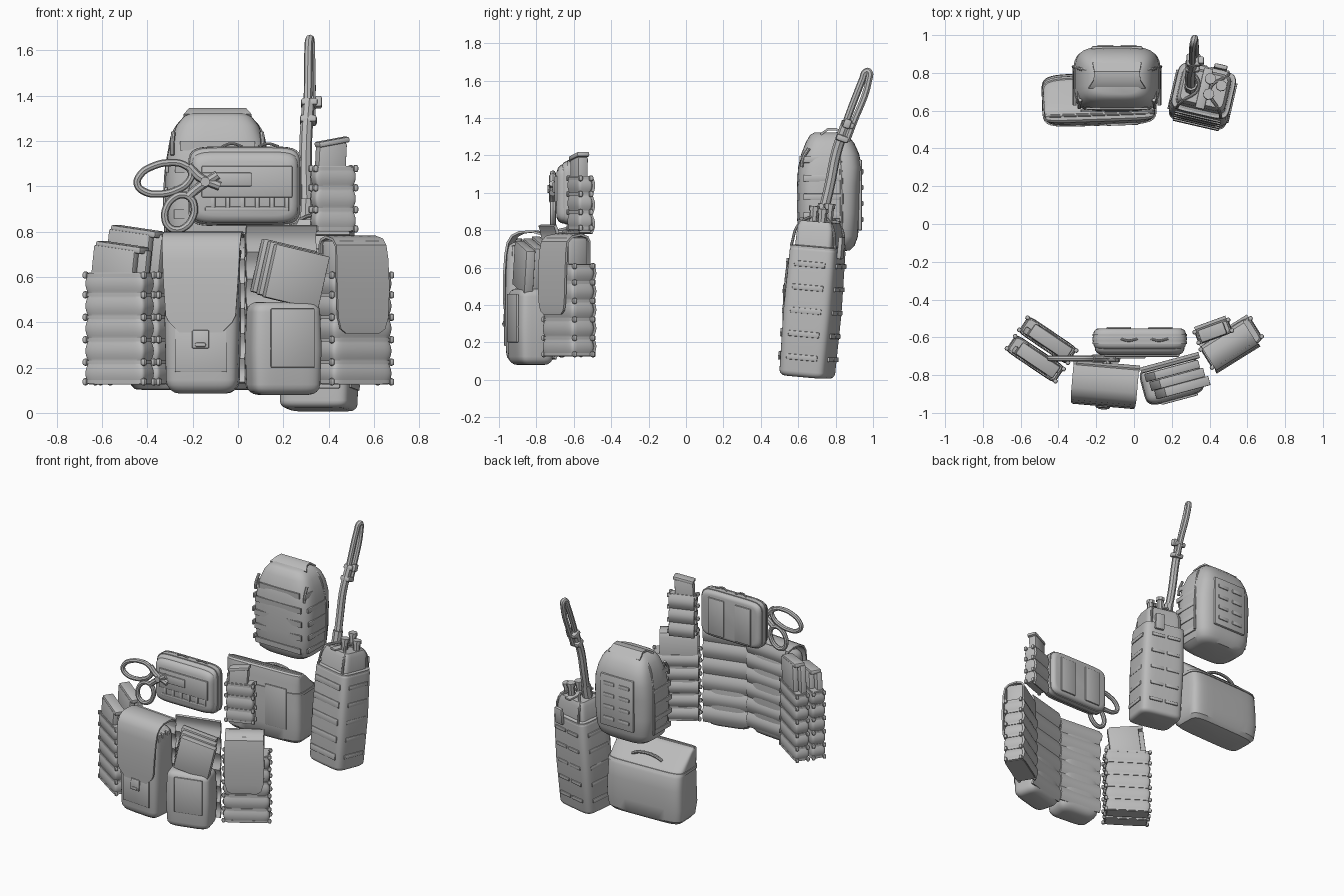
import bpy, bmesh, math
from mathutils import Matrix

if "Cube" in bpy.data.objects:
    bpy.data.objects.remove(bpy.data.objects["Cube"])

grey = bpy.data.materials.new("fabric_grey")
grey.diffuse_color = (0.5, 0.5, 0.5, 1)
grey.use_nodes = True
grey.node_tree.nodes["Principled BSDF"].inputs["Base Color"].default_value = grey.diffuse_color
R = math.radians


def frame(x, y, z=0, turn=0, lean=0):
    return (Matrix.Translation((x, y, z)) @ Matrix.Rotation(R(turn), 4, 'Z')
            @ Matrix.Rotation(R(lean), 4, 'X'))


def add(name, bm, F):
    bmesh.ops.recalc_face_normals(bm, faces=bm.faces)
    me = bpy.data.meshes.new(name)
    bm.to_mesh(me)
    bm.free()
    me.transform(F)
    me.shade_smooth()
    me.set_sharp_from_angle(angle=R(35))
    me.materials.append(grey)
    ob = bpy.data.objects.new(name, me)
    bpy.context.collection.objects.link(ob)
    return ob


def loft(name, F, rings, n=5, seg=40):
    """Rounded-rectangle rings (z, half x, half y, centre y) skinned upward."""
    bm = bmesh.new()
    loops = []
    for z, rx, ry, cy in rings:
        loop = []
        for i in range(seg):
            a = 2 * math.pi * (i + .5) / seg
            c, s = math.cos(a), math.sin(a)
            loop.append(bm.verts.new((math.copysign(abs(c) ** (2 / n), c) * rx,
                                      math.copysign(abs(s) ** (2 / n), s) * ry + cy, z)))
        loops.append(loop)
    for a, b in zip(loops, loops[1:]):
        for i in range(seg):
            j = (i + 1) % seg
            bm.faces.new((a[i], a[j], b[j], b[i]))
    bm.faces.new(loops[0])
    bm.faces.new(loops[-1])
    return add(name, bm, F)


def soft(name, F, z0, z1, rx, ry, r=.04, n=5):
    """Stuffed pouch: loft with rounded lower and upper rims."""
    arc = [math.pi / 2 * k / 4 for k in range(5)]
    rings = [(z0 + r * (1 - math.cos(a)), rx - r * (1 - math.sin(a)), ry - r * (1 - math.sin(a)), 0) for a in arc]
    rings.append(((z0 + z1) / 2, rx + .006, ry + .006, 0))
    rings += [(z1 - r * (1 - math.sin(a)), rx - r * (1 - math.cos(a)), ry - r * (1 - math.cos(a)), 0) for a in arc]
    return loft(name, F, rings, n)


def box(name, F, c, size, rot=(0, 0, 0), bev=.008):
    bm = bmesh.new()
    bmesh.ops.create_cube(bm, size=1)
    bmesh.ops.scale(bm, vec=size, verts=bm.verts)
    bmesh.ops.bevel(bm, geom=bm.edges[:], offset=min(bev, min(size) * .4), segments=2,
                    affect='EDGES', profile=.5)
    M = Matrix.Translation(c)
    for a, ax in zip(rot, 'XYZ'):
        M = M @ Matrix.Rotation(R(a), 4, ax)
    return add(name, bm, F @ M)


def tube(name, F, pts, r, closed=False):
    cu = bpy.data.curves.new(name, 'CURVE')
    cu.dimensions = '3D'
    cu.bevel_depth, cu.bevel_resolution, cu.resolution_u = r, 2, 6
    cu.use_fill_caps = True
    sp = cu.splines.new('BEZIER')
    sp.bezier_points.add(len(pts) - 1)
    for p, co in zip(sp.bezier_points, pts):
        p.co = co
        p.handle_left_type = p.handle_right_type = 'AUTO'
    sp.use_cyclic_u = closed
    tmp = bpy.data.objects.new(name + "_path", cu)
    bpy.context.collection.objects.link(tmp)
    bm = bmesh.new()
    bm.from_mesh(tmp.evaluated_get(bpy.context.evaluated_depsgraph_get()).to_mesh())
    bpy.data.objects.remove(tmp)
    return add(name, bm, F)


def strip(name, F, pts, thick=.012, cx=0):
    """Folded cloth through (y, z, half width) points."""
    bm = bmesh.new()
    rows = [[bm.verts.new((cx + w * k / 3, y, z)) for k in range(-3, 4)] for y, z, w in pts]
    for a, b in zip(rows, rows[1:]):
        for k in range(6):
            bm.faces.new((a[k], a[k + 1], b[k + 1], b[k]))
    bmesh.ops.recalc_face_normals(bm, faces=bm.faces)
    bmesh.ops.solidify(bm, geom=bm.faces[:], thickness=thick)
    return add(name, bm, F)


def wavy_back(name, F, y, hw, z0, z1, n, cx=0):
    """Backing sheet with scalloped webbing rows."""
    N = n * 8
    strip(name, F, [(y + .016 * abs(math.sin(math.pi * n * i / N)), z0 + (z1 - z0) * i / N, hw)
                    for i in range(N + 1)], .016, cx)


def scallop(name, F, z0, z1, hw, hd, cy, n):
    """Elastic pouch: bulging rows, retaining bands and rolled edges."""
    N, h = n * 6, (z1 - z0) / n
    rings = []
    for i in range(N + 1):
        b = .014 * abs(math.sin(math.pi * n * i / N)) - .012
        rings.append((z0 + (z1 - z0) * i / N, hw + b, hd + b * .7, cy))
    loft(name, F, rings, 8)
    for i in range(n + 1):
        z = min(max(z0 + h * i, z0 + .012), z1 - .012)
        loft(name + "_band", F, [(z + s * .008, hw - .004, hd - .002, cy) for s in (-1, 1)], 8)
        for sx in (-1, 1):
            for sy in (-1, 1):
                box(name + "_roll", F, (sx * hw, cy + sy * hd * .75, z), (.024, .024, .032), bev=.01)


# Left double elastic magazine pouch
F = frame(-.49, -.665, 0, -34)
for cy, top in ((-.058, .73), (.06, .80)):
    scallop("left_pouch", F, .125, .62, .155, .052, cy, 5)
    for k in (-1, 1):
        box("left_magazine", F, (.005 + .02 * k, cy + .021 * k, top - .11), (.22, .04, .22), (0, 7, 0))
    box("left_magazine_cap", F, (.015, cy, top), (.24, .075, .03), (0, 7, 0))

# Centre left flap pouch
F = frame(-.155, -.85, 0, -5)
soft("flap_pouch_body", F, .085, .74, .16, .105, .06)
wavy_back("flap_pouch_back", F, .1, .168, .13, .79, 6, .01)
strip("flap_pouch_lid", F, [(.11, .72, .172), (.11, .76, .174), (.095, .785, .174), (.04, .8, .174),
      (-.03, .795, .174), (-.07, .775, .174), (-.095, .735, .172), (-.107, .67, .17), (-.115, .56, .164),
      (-.116, .43, .155), (-.115, .40, .14), (-.114, .355, .095)])
box("flap_pouch_tab", F, (0, -.118, .325), (.075, .012, .08), (-4, 0, 0))
box("flap_pouch_buckle", F, (0, -.122, .30), (.05, .02, .02))
box("flap_pouch_front_panel", F, (0, -.108, .28), (.23, .01, .2))
for k in range(3):
    box("flap_pouch_magazine", F, (.01, -.05 + .045 * k, .6), (.28, .035, .28), (0, 8, 0))

# Centre right open magazine pouch
F = frame(.2, -.83, 0, 15)
soft("open_pouch_body", F, .08, .49, .155, .098, .045)
box("open_pouch_front_panel", F, (.015, -.104, .33), (.2, .012, .26))
wavy_back("open_pouch_back", F, .095, .16, .11, .83, 6, .015)
for k, (y, t) in enumerate(((-.05, .05), (0, .05), (.05, .045))):
    box("open_pouch_magazine", F, (.045 - .015 * k, y, .6 + .012 * k), (.25, t, .24), (0, 13, 0), .005)

# Right flap magazine pouch
F = frame(.515, -.63, 0, 32)
scallop("right_pouch", F, .125, .62, .155, .075, 0, 5)
box("right_magazine", F, (-.015, -.005, .67), (.255, .13, .19), bev=.025)
wavy_back("right_pouch_back", F, .068, .15, .13, .62, 5)
strip("right_pouch_lid", F, [(.07, .61, .13), (.07, .74, .13), (.055, .768, .13), (.01, .782, .13),
      (-.05, .77, .13), (-.08, .74, .13), (-.09, .68, .134), (-.097, .55, .136), (-.097, .42, .13),
      (-.095, .37, .115), (-.092, .35, .085)], cx=-.015)

# Pistol magazine pouch
F = frame(.42, -.568, 0, 20)
scallop("pistol_pouch", F, .80, 1.09, .094, .04, 0, 3)
box("pistol_magazine", F, (-.013, 0, 1.09), (.13, .056, .21), (0, 3, 0))
box("pistol_magazine_base", F, (-.006, -.002, 1.195), (.145, .07, .025), (0, -10, 0))
wavy_back("pistol_pouch_back", F, .04, .088, .78, 1.09, 3)

# Administrative pouch, lofted front to back, with a bulging front pocket
F = frame(.03, -.608, 1.0)
T = F @ Matrix.Rotation(R(90), 4, 'X')
soft("admin_pouch", T, -.055, .055, .245, .17, .028, n=7)
for y in (-.02, .02):
    loft("admin_zip", T, [(y - .006, .251, .175, 0), (y + .006, .251, .175, 0)], 7)
loft("admin_front_bulge", T, [(.04, .238, .16, -.005), (.06, .236, .156, -.006), (.076, .225, .142, -.008),
                              (.085, .205, .12, -.01)], 7)
box("admin_front_pocket", F, (.01, -.087, .02), (.40, .016, .14), bev=.006)
for k in range(6):
    box("admin_elastic_loop", F, (-.14 + .065 * k, -.086, -.07), (.02, .012, .055))
box("admin_loop_tape", F, (.01, -.084, -.1), (.37, .01, .02))
for x in (-.11, .11):
    box("admin_back_strap", F, (x, .056, -.01), (.13, .016, .27))
for x in (-.1, .06):
    tube("admin_zip_pull", F, [(x, 0, .175), (x + .04, -.01, .188), (x + .09, 0, .175)], .006)

# Shears tucked behind the front pocket
F = frame(0, -.712, 0)


def ring(cx, cz, a, b, tilt):
    t, pts = R(tilt), []
    for i in range(10):
        u, v = a * math.cos(i * math.pi / 5), b * math.sin(i * math.pi / 5)
        pts.append((cx + u * math.cos(t) - v * math.sin(t), 0, cz + u * math.sin(t) + v * math.cos(t)))
    return pts


tube("shears_large_handle", F, ring(-.325, 1.035, .122, .066, 12), .016, True)
tube("shears_small_handle", F, ring(-.258, .885, .062, .08, -25), .016, True)
tube("shears_arm", F, [(-.22, 0, 1.09), (-.17, 0, 1.04), (-.08, 0, 1.0)], .02)
tube("shears_arm", F, [(-.22, 0, .955), (-.18, 0, .99), (-.09, 0, 1.05)], .02)
tube("shears_pivot", F, [(-.145, -.028, 1.02), (-.145, .02, 1.02)], .022)
box("shears_blade", F, (-.05, .005, 1.03), (.22, .012, .06))

# Rounded back pack
F = frame(-.09, .757, -.012)
loft("pack_body", F, [(.70, .13, .09, 0), (.705, .17, .12, 0), (.73, .205, .145, 0), (.78, .222, .16, .003),
     (.9, .232, .168, .003), (1.05, .232, .17, .006), (1.15, .222, .17, .012), (1.22, .205, .155, .014),
     (1.28, .182, .13, .012), (1.32, .15, .1, .005), (1.335, .115, .07, 0)], 4)
for k in range(5):
    z = .79 + .1 * k
    w = (.23, .237, .237, .232, .21)[k]
    y = -.162 + .014 * (k == 4)
    strip("pack_webbing", F, [(y, z - .02, w - .045), (y - .002, z + .02, w - .045)], .01)
    for sx in (-1, 1):
        box("pack_side_webbing", F, (sx * (w - .009), -.03, z), (.014, .2, .035), bev=.004)
for s in (-1, 1):
    tube("pack_zip", F, [(s * .226, .07, .78), (s * .23, .075, 1.0), (s * .214, .07, 1.15),
                         (s * .173, .06, 1.28), (s * .09, .05, 1.33)], .009)
    tube("pack_zip_pull", F, [(s * .195, -.1, 1.25), (s * .2, -.13, 1.2), (s * .2, -.14, 1.15)], .01)
strip("pack_handle", F, [(-.04, 1.33, .15), (0, 1.358, .125), (.05, 1.358, .12), (.1, 1.32, .13)], .012)
box("pack_back_panel", F, (0, .174, 1.0), (.27, .022, .38), bev=.01)
for k in range(4):
    for x in (-.062, .062):
        box("pack_panel_loop", F, (x, .186, .87 + .085 * k), (.085, .01, .028), bev=.004)

# Low utility pouch with a lid sloping down from front to back
F = frame(-.185, .66, 0, 2)
loft("utility_body", F, [(.1, .22, .07, 0), (.105, .27, .105, 0), (.13, .292, .128, 0), (.22, .303, .14, 0),
     (.36, .298, .138, 0), (.45, .296, .132, -.003), (.485, .295, .122, -.011), (.5, .295, .113, -.018),
     (.545, .294, .085, -.042), (.59, .293, .055, -.066), (.61, .292, .04, -.077), (.62, .285, .025, -.08)], 6)
loft("utility_rim", F, [(.465, .301, .134, -.006), (.485, .301, .128, -.011)], 6)
box("utility_front_panel", F, (.12, -.136, .36), (.17, .012, .3))
tube("utility_handle", F, [(-.12, .06, .53), (-.06, .065, .555), (.06, .065, .555), (.12, .06, .53)], .011)
tube("utility_zip", F, [(-.29, -.08, .618), (0, -.08, .622), (.29, -.08, .618)], .008)

# Radio pouch
F = frame(.355, .645, 0, -13, -5)
soft("radio_pouch", F, .015, .72, .158, .13, .03, n=6)
for k in range(5):
    z = .12 + .125 * k
    box("radio_pouch_webbing", F, (0, -.134, z), (.25, .01, .045), bev=.004)
    for s in (-1, 1):
        box("radio_side_webbing", F, (s * .161, 0, z), (.01, .17, .03), bev=.004)
    for x in (-.06, .06):
        box("radio_back_loop", F, (x, .135, z), (.1, .012, .025), bev=.004)
loft("radio_pouch_hem", F, [(.69, .155, .128, 0), (.715, .155, .128, 0)], 6)

# Radio set with knobs and cords
loft("radio_body", F, [(.68, .135, .105, 0), (.82, .13, .1, 0), (.85, .115, .085, 0)], 8)
for x, y, h in ((.03, -.03, .93), (.085, .03, .92), (.02, .05, .95)):
    tube("radio_knob", F, [(x, y, .84), (x, y, h)], .024)
    tube("radio_knob_cap", F, [(x, y, h - .025), (x, y, h)], .03)
for s in (-1, 1):
    tube("radio_cord", F, [(s * .12, -.12, .71), (s * .1, -.09, .83), (s * .03, 0, .875),
                           (s * .1, .09, .83), (s * .11, .12, .71)], .008)
box("radio_clip", F, (.06, .14, .72), (.07, .025, .12))
box("radio_top_strap", F, (0, 0, .855), (.05, .22, .014))

# Folded whip antenna
I = Matrix()
tube("antenna_socket", I, [(.3, .715, .82), (.302, .74, .94)], .034)
tube("antenna_stem", I, [(.302, .735, .9), (.298, .77, 1.05), (.3, .805, 1.22), (.312, .86, 1.38)], .028)
tube("antenna_fold", I, [(.305, .825, 1.28), (.308, .85, 1.36), (.312, .945, 1.61), (.315, .96, 1.645),
                         (.319, .977, 1.648), (.322, .977, 1.60), (.325, .89, 1.36), (.322, .86, 1.28)], .019)
for p in ((.315, .867, 1.365), (.310, .836, 1.29)):
    box("antenna_band", I, p, (.075, .07, .035), (-20, 0, 0), .012)
box("antenna_buckle", I, (.355, .862, 1.37), (.03, .04, .05), (-20, 0, 0))
